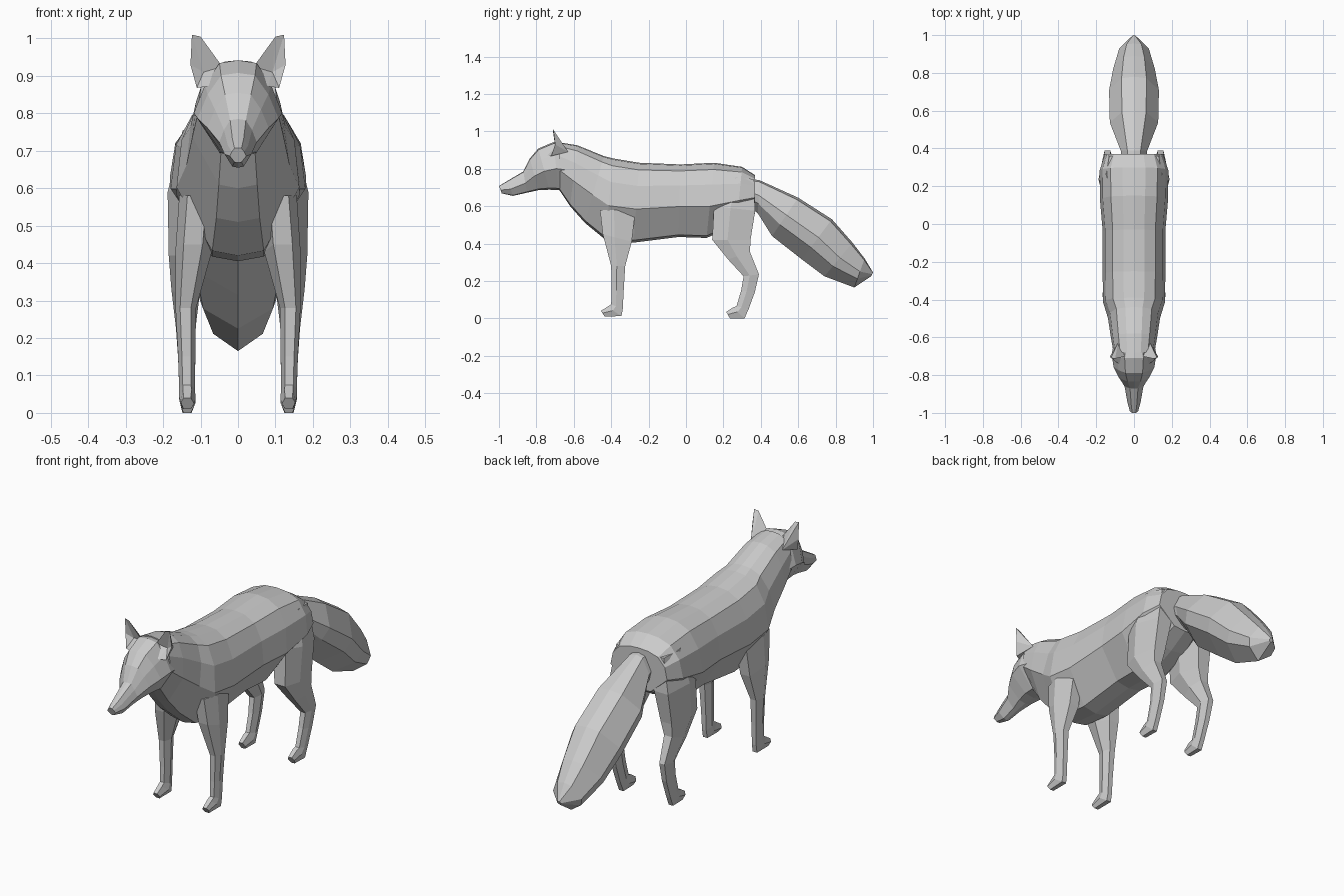
import bpy, bmesh
from mathutils import Vector

cube = bpy.data.objects.get("Cube")
if cube:
    bpy.data.objects.remove(cube, do_unlink=True)

grey = bpy.data.materials.new("plain grey")
grey.use_nodes = True
grey.diffuse_color = (0.6, 0.6, 0.6, 1)
grey.node_tree.nodes["Principled BSDF"].inputs["Base Color"].default_value = (0.6, 0.6, 0.6, 1)


def finish(bm, name):
    bmesh.ops.recalc_face_normals(bm, faces=bm.faces)
    mesh = bpy.data.meshes.new(name)
    bm.to_mesh(mesh)
    bm.free()
    mesh.materials.append(grey)
    obj = bpy.data.objects.new(name, mesh)
    bpy.context.collection.objects.link(obj)
    return obj


def loft(name, rings):
    """Skin a list of equal-length point rings and cap both ends."""
    bm = bmesh.new()
    loops = [[bm.verts.new(p) for p in ring] for ring in rings]
    count = len(loops[0])
    for a, b in zip(loops, loops[1:]):
        for i in range(count):
            j = (i + 1) % count
            bm.faces.new((a[i], a[j], b[j], b[i]))
    bm.faces.new(loops[0])
    bm.faces.new(loops[-1])
    return finish(bm, name)


def symmetric_ring(top, bottom, width, profile):
    """Closed section from a half profile of (side, height) fractions."""
    top, bottom = Vector((0, *top)), Vector((0, *bottom))
    half = [bottom.lerp(top, h) + Vector((s * width, 0, 0)) for s, h in profile]
    return half + [Vector((-p.x, p.y, p.z)) for p in reversed(half[1:-1])]


def leg_ring(front, back, inner, outer):
    """Six-sided section between a front and a back point."""
    front, back = Vector((0, *front)), Vector((0, *back))
    mid, r = (inner + outer) / 2, (outer - inner) / 2
    shape = [(-.5, 0), (.55, 0), (1, .4), (.6, 1), (-.5, 1), (-1, .5)]
    return [front.lerp(back, t) + Vector((mid + s * r, 0, 0)) for s, t in shape]


def mirror_pair(obj, name):
    """Keep the left part and add its mirrored right twin."""
    obj.name = "left_" + name
    bm = bmesh.new()
    bm.from_mesh(obj.data)
    for v in bm.verts:
        v.co.x = -v.co.x
    finish(bm, "right_" + name)


# Neck and torso
body_profile = [(0, 1), (.33, .985), (.68, .91), (.92, .71), (1, .42), (.42, .03), (0, 0)]
body = [
    ((-.68, .942), (-.68, .69), .108),
    ((-.58, .925), (-.62, .60), .122),
    ((-.44, .868), (-.54, .51), .138),
    ((-.39, .855), (-.43, .42), .164),
    ((-.25, .832), (-.28, .405), .166),
    ((-.03, .823), (-.04, .435), .166),
    ((.15, .832), (.11, .43), .18),
    ((.30, .81), (.27, .50), .182),
    ((.37, .765), (.37, .56), .155),
]
loft("body", [symmetric_ring(*r, body_profile) for r in body])

# Head with tapering snout and tucked jaw
head_profile = [(0, 1), (.42, .97), (.75, .74), (1, .45), (.42, .04), (0, 0)]
head = [
    ((-1.0, .708), (-.985, .668), .022),
    ((-.955, .735), (-.925, .655), .036),
    ((-.87, .785), (-.85, .672), .05),
    ((-.835, .855), (-.79, .685), .082),
    ((-.79, .908), (-.73, .688), .108),
    ((-.71, .942), (-.68, .685), .118),
    ((-.60, .925), (-.62, .68), .105),
]
loft("head", [symmetric_ring(*r, head_profile) for r in head])

# Bushy tail
tail_profile = [(0, 1), (.5, .95), (1, .55), (.85, .3), (0, 0)]
tail = [
    ((.33, .745), (.35, .59), .065),
    ((.39, .74), (.385, .56), .07),
    ((.60, .645), (.46, .44), .128),
    ((.78, .53), (.62, .315), .132),
    ((.89, .405), (.74, .225), .11),
    ((.955, .32), (.90, .165), .078),
    ((1.0, .245), (.99, .225), .01),
]
loft("tail", [symmetric_ring(*r, tail_profile) for r in tail])

# Front legs with paws
front_leg = [
    ((-.46, .58), (-.27, .58), .06, .157),
    ((-.445, .45), (-.29, .41), .07, .167),
    ((-.40, .28), (-.325, .28), .112, .167),
    ((-.398, .15), (-.333, .15), .114, .16),
    ((-.40, .075), (-.338, .05), .115, .157),
    ((-.42, .062), (-.345, .012), .113, .157),
    ((-.455, .04), (-.435, .01), .117, .153),
]
mirror_pair(loft("front_leg", [leg_ring(*r) for r in front_leg]), "front_leg")

# Hind legs with thigh, hock and paw
hind_leg = [
    ((.20, .76), (.36, .745), .06, .148),
    ((.15, .60), (.37, .575), .05, .188),
    ((.14, .42), (.345, .42), .075, .185),
    ((.225, .315), (.342, .355), .10, .178),
    ((.308, .225), (.39, .235), .113, .166),
    ((.295, .15), (.368, .14), .114, .16),
    ((.27, .065), (.335, .05), .115, .157),
    ((.25, .058), (.313, .0), .113, .157),
    ((.215, .035), (.235, .0), .117, .153),
]
mirror_pair(loft("hind_leg", [leg_ring(*r) for r in hind_leg]), "hind_leg")

# Ears: hollow front, pointed back
bm = bmesh.new()
inner, low, outer, side, tip, tip_in, back, hollow = [bm.verts.new(p) for p in (
    (.042, -.70, .925), (.08, -.74, .872), (.11, -.72, .868), (.127, -.70, .93),
    (.123, -.71, 1.01), (.1, -.712, 1.005), (.085, -.63, .89), (.092, -.685, .91))]
rim = [inner, low, outer, side, tip, tip_in]
for a, b in zip(rim, rim[1:] + rim[:1]):
    bm.faces.new((a, b, hollow))
    bm.faces.new((b, a, back))
mirror_pair(finish(bm, "ear"), "ear")
